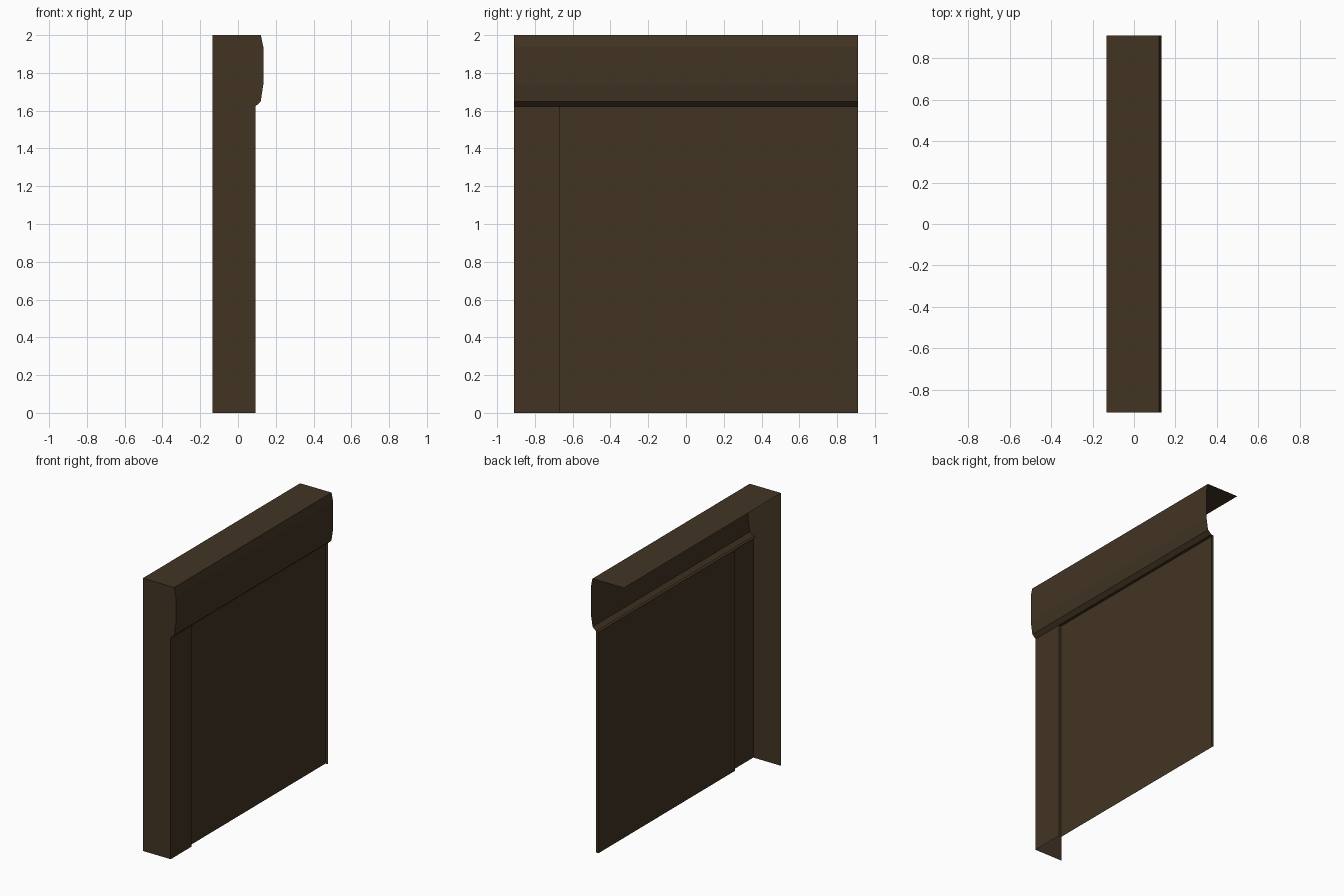
import bpy

if "Cube" in bpy.data.objects:
    bpy.data.objects.remove(bpy.data.objects["Cube"])

Y = 0.911          # half length
XB, XF = -0.134, 0.092   # open back edge, front face
XR = 0.072         # recessed panel
YP = -0.67         # inner edge of pilaster
ZC = 1.622         # underside of cornice

wood = bpy.data.materials.new("dark brown wood")
wood.diffuse_color = (0.054, 0.034, 0.017, 1)
wood.use_nodes = True
wood.node_tree.nodes["Principled BSDF"].inputs["Base Color"].default_value = wood.diffuse_color


def make(name, verts, faces):
    me = bpy.data.meshes.new(name)
    me.from_pydata(verts, [], faces)
    me.materials.append(wood)
    ob = bpy.data.objects.new(name, me)
    bpy.context.collection.objects.link(ob)
    return ob


def sweep_y(name, profile):
    """Open sheet: xz profile stretched along the whole length."""
    n = len(profile)
    verts = [(x, y, z) for y in (-Y, Y) for x, z in profile]
    return make(name, verts, [(i, n + i, n + i + 1, i + 1) for i in range(n - 1)])


def sweep_z(name, plan, top):
    """Open sheet: xy plan line raised from the ground."""
    n = len(plan)
    verts = [(x, y, z) for z in (0, top) for x, y in plan]
    return make(name, verts, [(i, i + 1, n + i + 1, n + i) for i in range(n - 1)])


# cornice moulding with its top board, bottom lip reaches back to the panel
cornice = [(XR, ZC), (XF, ZC), (0.12, 1.648), (0.134, 1.738),
           (0.134, 1.937), (0.121, 2.0), (XB, 2.0)]
sweep_y("cornice_and_top", cornice)

# closed end, following the cornice outline
end = [(XB, 0), (XF, 0)] + cornice[1:]
make("end_panel", [(x, -Y, z) for x, z in end], [tuple(range(len(end)))])

# pilaster, recessed panel and its far return
sweep_z("pilaster_and_panel",
        [(XF, -Y), (XF, YP), (XR, YP), (XR, Y), (XF, Y)], ZC)
